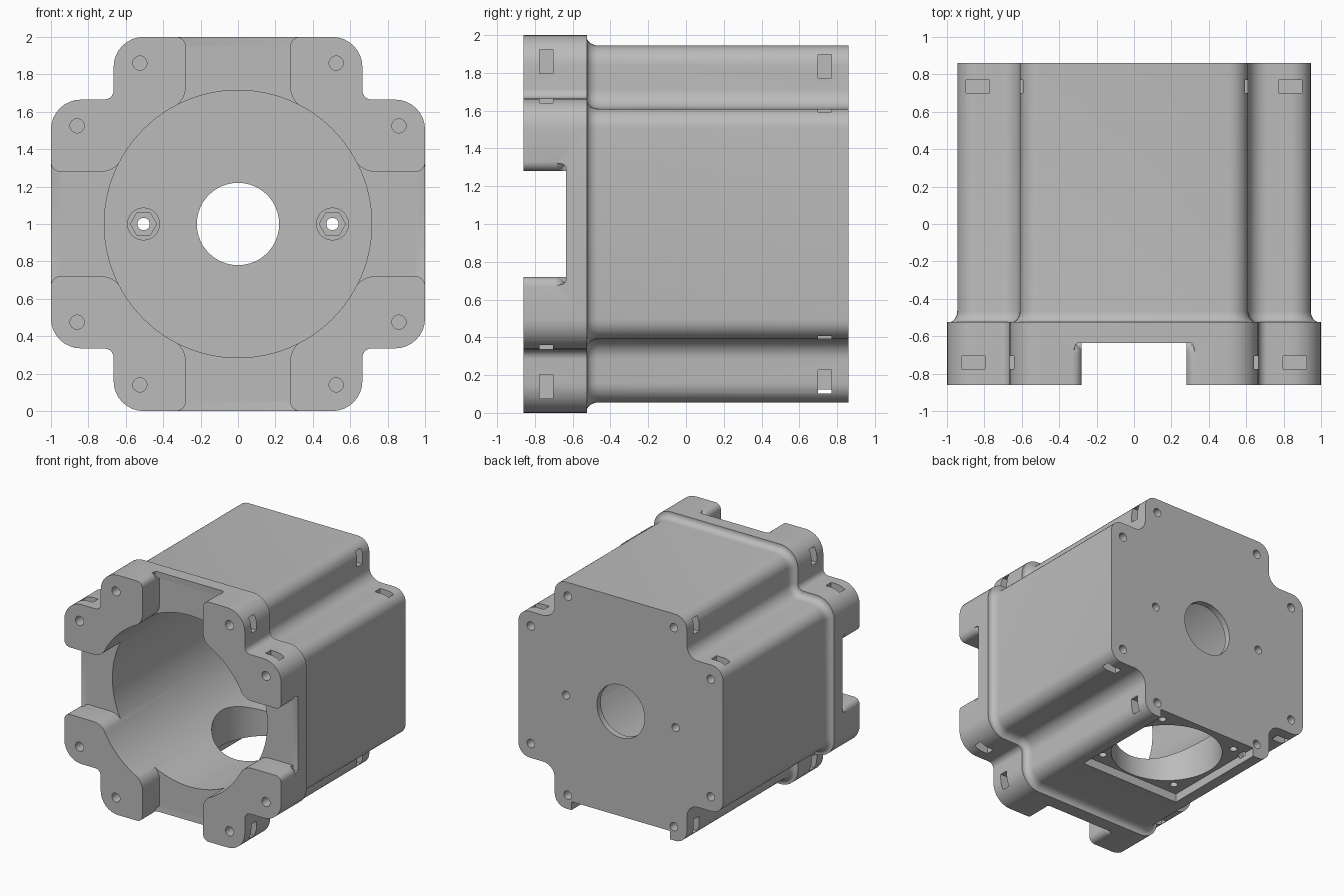
import bpy, bmesh, math
from mathutils import Vector

if "Cube" in bpy.data.objects:
    bpy.data.objects.remove(bpy.data.objects["Cube"], do_unlink=True)

grey = bpy.data.materials.new("housing grey")
grey.use_nodes = True
grey.diffuse_color = (0.5, 0.5, 0.5, 1)
grey.node_tree.nodes["Principled BSDF"].inputs["Base Color"].default_value = grey.diffuse_color


def arc(cx, cy, r, a0, a1, n=8):
    return [(cx + r * math.cos(math.radians(a0 + (a1 - a0) * i / n)),
             cy + r * math.sin(math.radians(a0 + (a1 - a0) * i / n))) for i in range(n + 1)]


def ring(x, z, r, n=24):
    return arc(x, z, r, 0, 360, n)[:-1]


def turn(pts, k):
    """Rotate an outline by k quarter turns."""
    for _ in range(k):
        pts = [(-v, u) for u, v in pts]
    return pts


def cross_outline(d):
    """Rounded plus shape, shrunk inwards by d."""
    h, a, ro, ri = 1 - d, 0.665 - d, 0.16 - d, 0.05 + d
    corner = (arc(h - ro, a - ro, ro, 0, 90) + arc(a + ri, a + ri, ri, 270, 180)
              + arc(a - ro, h - ro, ro, 0, 90))
    return [p for k in range(4) for p in turn(corner, k)]


def loft(bm, sections):
    """Skin (y, outline) sections and cap both ends."""
    rows = [[bm.verts.new((u, y, v + 1)) for u, v in pts] for y, pts in sections]
    for a, b in zip(rows, rows[1:]):
        for i in range(len(a)):
            j = (i + 1) % len(a)
            bm.faces.new((a[i], a[j], b[j], b[i]))
    bm.faces.new(rows[0])
    return bm.faces.new(rows[-1])


def prism(bm, pts, y0, y1, round_end=0):
    end = loft(bm, [(y0, pts), (y1, pts)])
    if round_end:
        bmesh.ops.bevel(bm, geom=list(end.edges), offset=round_end, segments=6,
                        profile=0.5, affect='EDGES', clamp_overlap=False)


def box(bm, x0, x1, y0, y1, z0, z1):
    prism(bm, [(x0, z0 - 1), (x1, z0 - 1), (x1, z1 - 1), (x0, z1 - 1)], y0, y1)


def upright(bm, x, y, r, z0, z1, n):
    """Vertical round cutter."""
    bmesh.ops.create_cone(bm, cap_ends=True, segments=n, radius1=r, radius2=r, depth=z1 - z0)
    for v in bm.verts[-2 * n:]:
        v.co += Vector((x, y, (z0 + z1) / 2))


def finish(name, bm):
    bmesh.ops.recalc_face_normals(bm, faces=bm.faces)
    mesh = bpy.data.meshes.new(name)
    bm.to_mesh(mesh)
    bm.free()
    mesh.materials.append(grey)
    ob = bpy.data.objects.new(name, mesh)
    bpy.context.collection.objects.link(ob)
    return ob


def combine(target, bm, operation='DIFFERENCE'):
    tool = finish("cutter", bm)
    tool.hide_render = True
    mod = target.modifiers.new("shape", 'BOOLEAN')
    mod.operation, mod.solver, mod.object = operation, 'EXACT', tool
    bpy.ops.object.select_all(action='DESELECT')
    bpy.context.view_layer.objects.active = target
    target.select_set(True)
    bpy.ops.object.modifier_apply(modifier=mod.name)
    bpy.data.objects.remove(tool, do_unlink=True)


# Body: wide front flange, cove, then the slimmer long section
step = 0.055
sections = [(-0.86, cross_outline(0)), (-0.525, cross_outline(0))]
for i in range(7):
    t = math.radians(90 * i / 6)
    sections.append((-0.465 - 0.06 * math.cos(t), cross_outline(0.01 + (step - 0.01) * math.sin(t))))
sections.append((0.86, cross_outline(step)))
bm = bmesh.new()
loft(bm, sections)
housing = finish("housing", bm)

# Main bore, leaving a thin back wall
bm = bmesh.new()
prism(bm, ring(0, 0, 0.715, 96), -1, 0.81, 0.03)
combine(housing, bm)

# Four flared slots in the front flange
half = arc(0.33, 0.95, 0.05, 90, 180, 6) + arc(0.40, 0.73, 0.12, 180, 238, 6) + [(0.37, 0.58), (0.3, 0.42)]
half = [(0.33, 1.2)] + half
slot = half + [(-u, v) for u, v in reversed(half)]
bm = bmesh.new()
for k in range(4):
    prism(bm, turn(slot, k), -1, -0.635, 0.06)
combine(housing, bm)

# Two bosses on the inside of the back wall
bm = bmesh.new()
for s in (-1, 1):
    prism(bm, ring(s * 0.505, 0, 0.088, 32), 0.7, 0.83)
combine(housing, bm, 'UNION')

# Hexagonal pockets in the bosses
bm = bmesh.new()
for s in (-1, 1):
    prism(bm, ring(s * 0.505, 0, 0.07, 6), 0.6, 0.75)
combine(housing, bm)

# Shaft hole, boss holes and corner screw holes at both ends
bm = bmesh.new()
prism(bm, ring(0, 0, 0.22, 64), 0.7, 1)
for s in (-1, 1):
    prism(bm, ring(s * 0.505, 0, 0.033), 0.65, 1)
for k in range(4):
    for s in (-1, 1):
        prism(bm, turn(ring(s * 0.525, 0.86, 0.038), k), -1, -0.65)
        prism(bm, turn(ring(s * 0.49, 0.83, 0.035), k), 0.66, 1)
combine(housing, bm)

# Nut slots crossing the screw holes
bm = bmesh.new()
for k in range(4):
    for s in (-1, 1):
        for y, inner, outer, mid in ((-0.74, 0.46, 0.7, 0.86), (0.735, 0.43, 0.64, 0.835)):
            lo, hi = mid - 0.063, mid + 0.063
            rect = [(s * inner, lo), (s * outer, lo), (s * outer, hi), (s * inner, hi)]
            prism(bm, turn(rect, k), y - 0.035, y + 0.035)
combine(housing, bm)

# Square recess under the rear half, open at the back
bm = bmesh.new()
box(bm, -0.455, 0.455, -0.05, 1, -0.2, 0.125)
combine(housing, bm)

# Round port into the bore with four screw holes around it
bm = bmesh.new()
for x, y, r, top, n in [(0, 0.385, 0.42, 0.6, 64)] + [
        (sx * 0.35, 0.4 + sy * 0.35, 0.03, 0.24, 20) for sx in (-1, 1) for sy in (-1, 1)]:
    bm.verts.ensure_lookup_table()
    made = bmesh.ops.create_cone(bm, cap_ends=True, segments=n, radius1=r, radius2=r, depth=top + 0.2)
    bmesh.ops.translate(bm, verts=made["verts"], vec=(x, y, (top - 0.2) / 2))
combine(housing, bm)

bpy.ops.object.shade_smooth_by_angle(angle=math.radians(30))
